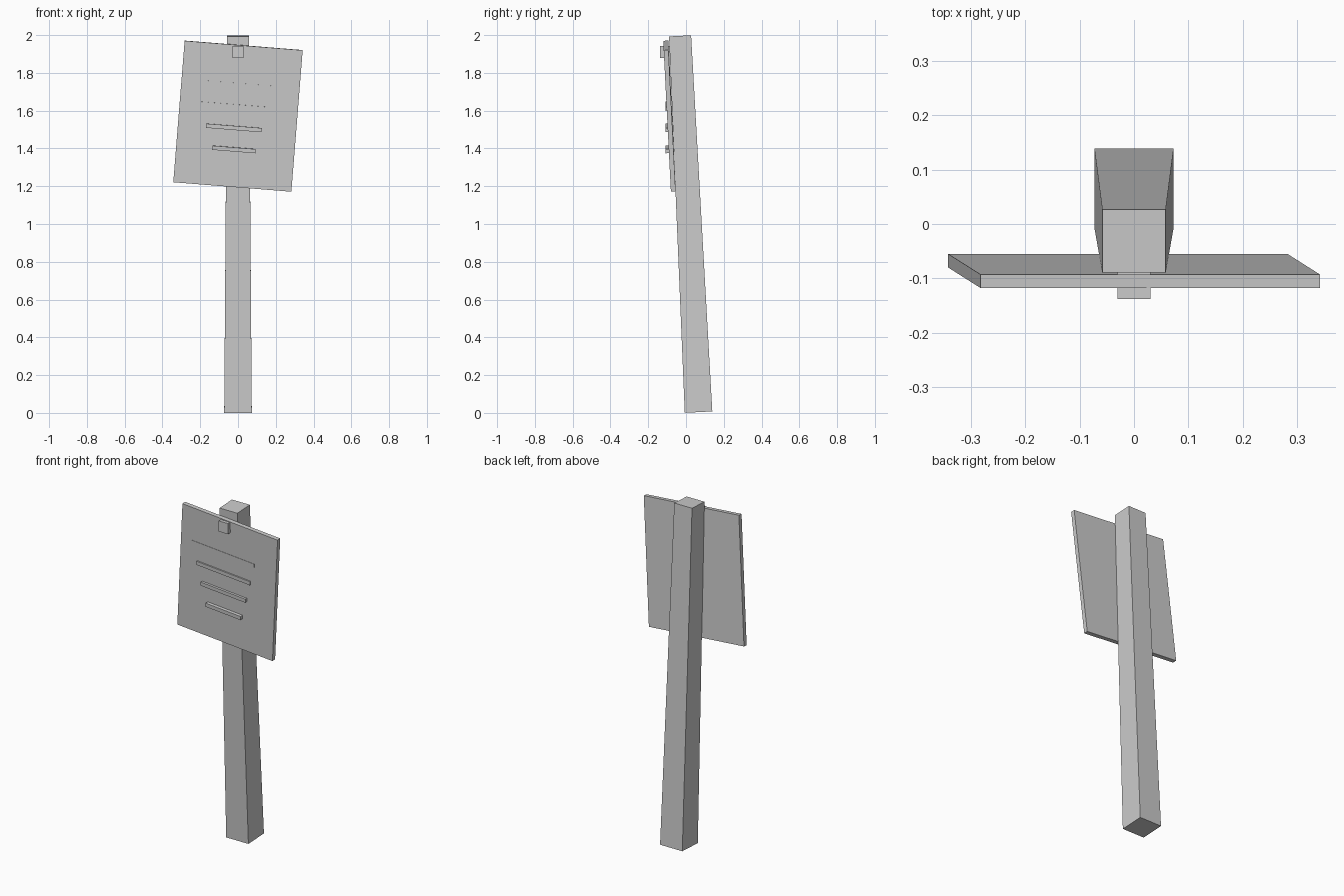
import bpy, bmesh
from mathutils import Matrix, Euler

if "Cube" in bpy.data.objects:
    bpy.data.objects.remove(bpy.data.objects["Cube"])


def box(name, size, loc, rot=(0, 0, 0), taper=1.0):
    """Box with an optional narrower top, tilted about x then rolled about y."""
    bm = bmesh.new()
    bmesh.ops.create_cube(bm, size=1)
    for v in bm.verts:
        k = taper if v.co.z > 0 else 1.0
        v.co.x *= size[0] * k
        v.co.y *= size[1] * k
        v.co.z *= size[2]
    bm.transform(Matrix.Translation(loc) @ Euler(rot).to_matrix().to_4x4())
    mesh = bpy.data.meshes.new(name)
    bm.to_mesh(mesh)
    bm.free()
    obj = bpy.data.objects.new(name, mesh)
    bpy.context.collection.objects.link(obj)
    return obj


TILT, ROLL = 0.0505, 0.08

# leaning tapered post
box("post", (0.146, 0.146, 1.994), (0, 0.0175, 1.0), (0.049, 0, 0), 0.8)

# crooked notice board
box("board", (0.627, 0.025, 0.752), (0, -0.0865, 1.571), (TILT, ROLL, 0))

# raised writing strips, shorter towards the bottom
for i, length in enumerate((0.41, 0.353, 0.295, 0.23)):
    box(f"writing_strip_{i + 1}", (length, 0.02, 0.022),
        (-0.022, -0.099, 1.737 - 0.114 * i), (TILT, ROLL, 0))

# square nail head pinning the board to the post
box("nail", (0.06, 0.05, 0.063), (0, -0.113, 1.911))
